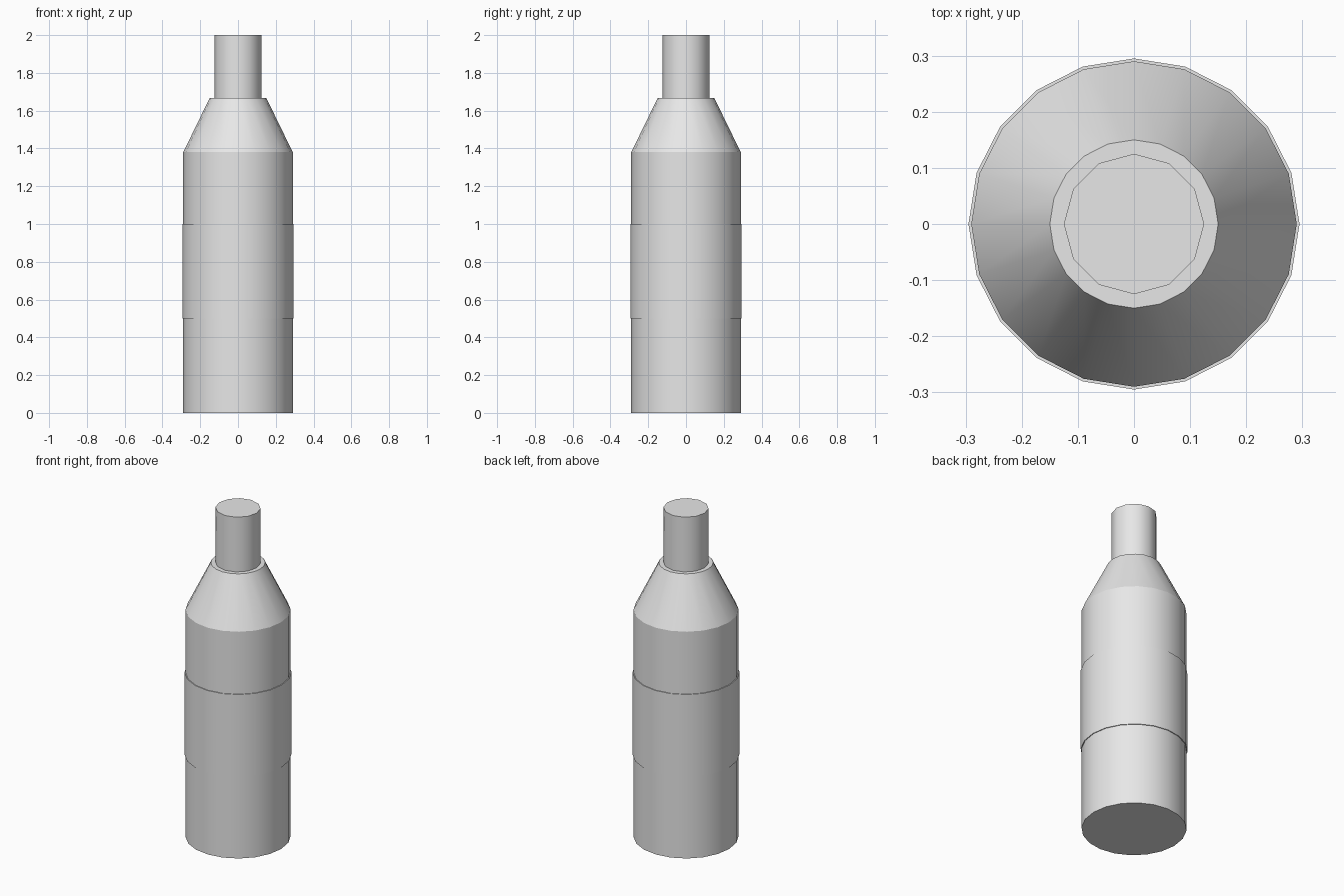
import bpy
import math

if "Cube" in bpy.data.objects:
    bpy.data.objects.remove(bpy.data.objects["Cube"])

grey = bpy.data.materials.new("light_grey")
grey.diffuse_color = (0.8, 0.8, 0.8, 1)
grey.use_nodes = True
grey.node_tree.nodes["Principled BSDF"].inputs["Base Color"].default_value = grey.diffuse_color


def tapered(name, sides, z0, z1, r0, r1):
    """Capped cylinder or cone frustum with its first vertex on an axis."""
    bpy.ops.mesh.primitive_cone_add(vertices=sides, radius1=r0, radius2=r1,
                                    depth=z1 - z0, location=(0, 0, (z0 + z1) / 2))
    ob = bpy.context.object
    ob.name = name
    ob.data.materials.append(grey)
    bpy.ops.object.shade_smooth_by_angle(angle=math.radians(40))
    return ob


# Main bottle body and the slightly raised label band
tapered("body", 20, 0, 1.38, 0.29, 0.29)
tapered("label_band", 20, 0.5, 1.0, 0.295, 0.295)
# Sloping shoulder and narrow neck
tapered("shoulder", 20, 1.38, 1.667, 0.29, 0.15)
tapered("neck", 12, 1.667, 2.0, 0.125, 0.125)
